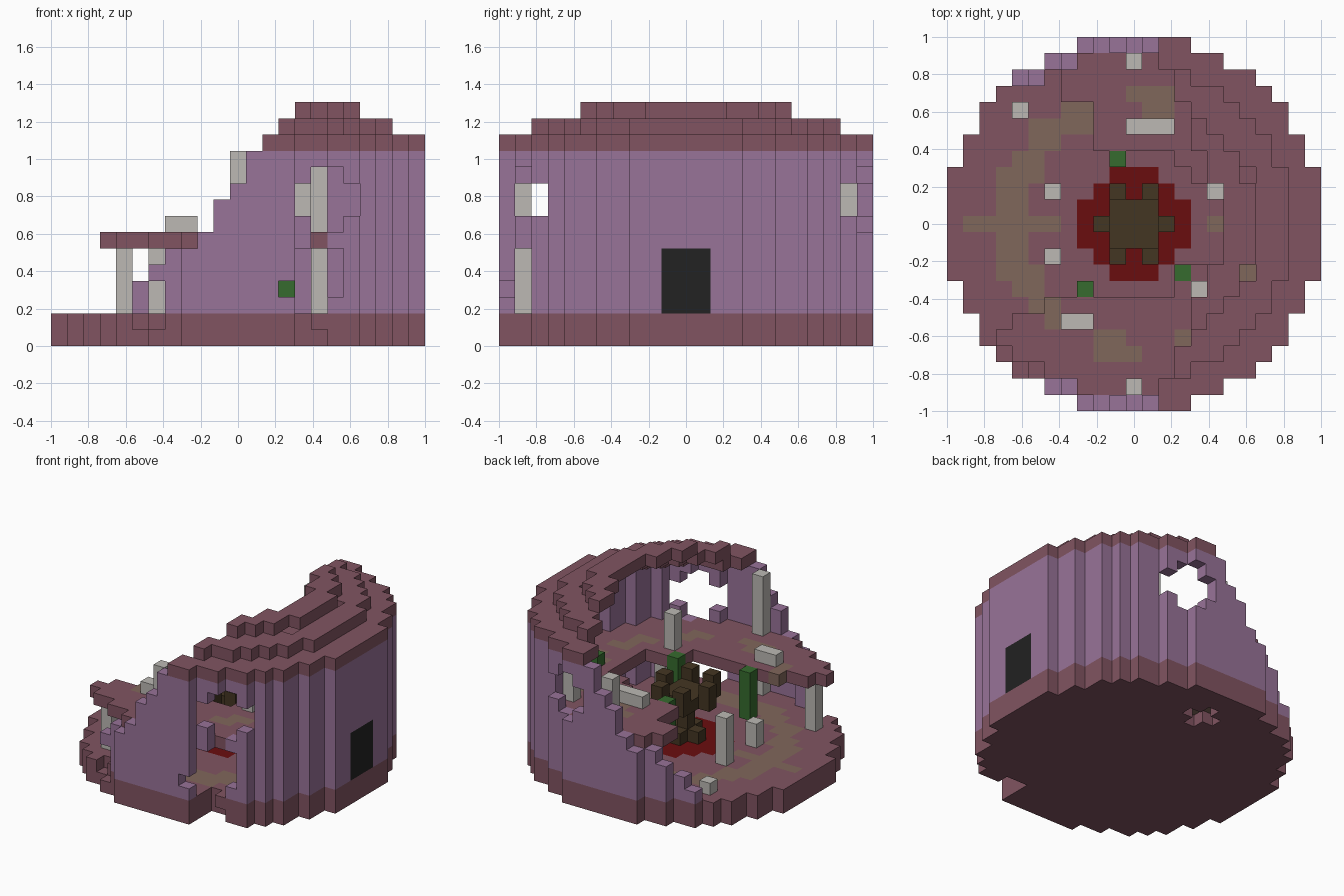
import bpy, bmesh, math
from mathutils import Vector

old = bpy.data.objects.get("Cube")
if old:
    bpy.data.objects.remove(old, do_unlink=True)

R = 11                 # radius in blocks
U = 2 / (2 * R + 1)    # block size
DIRS = [Vector(d) for d in ((1, 0, 0), (-1, 0, 0), (0, 1, 0), (0, -1, 0), (0, 0, 1), (0, 0, -1))]


def material(name, hex_code):
    srgb = [int(hex_code[k:k + 2], 16) / 255 for k in (0, 2, 4)]
    col = [c / 12.92 if c <= 0.04 else ((c + 0.055) / 1.055) ** 2.4 for c in srgb] + [1]
    m = bpy.data.materials.new(name)
    m.use_nodes = True
    m.diffuse_color = col
    m.node_tree.nodes["Principled BSDF"].inputs["Base Color"].default_value = col
    return m


PURPLE = material("purple_plaster", "987398")
PINK = material("rose_clay", "815461")
PATH = material("path_brown", "80675B")
STONE = material("pale_stone", "BCB9B4")
RED = material("deep_red", "6A0D0F")
BARK = material("dark_bark", "443622")
GREEN = material("leaf_green", "366B2E")
BLACK = material("door_black", "222222")


def build(name, cells, mats, pick=lambda c: 0):
    """Make one object from block cells, keeping only the outer faces."""
    cells = set(cells)
    bm = bmesh.new()
    for c in sorted(cells):
        for d in DIRS:
            if tuple(int(a + b) for a, b in zip(c, d)) in cells:
                continue
            s = Vector((d.y, d.z, d.x))
            t = d.cross(s)
            mid = Vector(c) + Vector((0, 0, 0.5)) + d / 2
            f = bm.faces.new([bm.verts.new((mid + (s * a + t * b) / 2) * U)
                              for a, b in ((-1, -1), (1, -1), (1, 1), (-1, 1))])
            f.material_index = pick(c)
    bmesh.ops.remove_doubles(bm, verts=bm.verts, dist=U / 100)
    bmesh.ops.dissolve_limit(bm, angle_limit=0.01, verts=bm.verts, edges=bm.edges,
                             delimit={'MATERIAL'})
    me = bpy.data.meshes.new(name)
    bm.to_mesh(me)
    bm.free()
    for m in mats:
        me.materials.append(m)
    ob = bpy.data.objects.new(name, me)
    bpy.context.collection.objects.link(ob)
    return ob


def box(i0, i1, j0, j1, k0, k1):
    return {(i, j, k) for i in range(i0, i1 + 1) for j in range(j0, j1 + 1)
            for k in range(k0, k1 + 1)}


def rr(i, j):
    return i * i + j * j


def in_disc(i, j):
    return rr(i, j) <= 132


DISC = [(c[0], c[1]) for c in box(-R, R, -R, R, 0, 0) if in_disc(c[0], c[1])]
RIM = [(i, j) for i, j in DISC
       if not all(in_disc(i + d.x, j + d.y) for d in DIRS)]

# Ground floor with ring path, red bed and broken spots
ground = {(i, j, k) for i, j in DISC for k in (0, 1)}
ground -= {(-5, -10, 1), (-6, -9, 1)}
ground -= box(4, 5, -10, -10, 1, 1) | box(4, 5, -10, -9, 0, 0) | {(4, -9, 1)}
ground -= box(-1, 1, 8, 8, 0, 0) | box(0, 0, 7, 9, 0, 0)


def ground_colour(c):
    i, j, k = c
    if k == 0:
        return 0
    if rr(i, j) <= 10:
        return 2
    on_path = 45 <= rr(i, j) <= 73 or (j == 0 and 5 <= abs(i) <= 10)
    return 1 if on_path else 0


build("ground_floor", ground, [PINK, PATH, RED], ground_colour)

# Outer wall, broken down in steps toward the open side
LEFT_END = {2: -6, 3: -6, 4: -5, 5: -4, 6: -2, 7: -1, 8: -1, 9: 0, 10: 1, 11: 1}
wall = {(i, j, k) for i, j in RIM for k, e in LEFT_END.items()
        if i >= e and not (j < 0 and i < -5)}
wall.add((-7, 9, 2))
wall -= box(-5, -5, -10, -10, 2, 3)
front_window = box(4, 7, -R, -8, 8, 9) | box(5, 6, -R, -8, 7, 10)
back_window = box(2, 5, 9, R, 8, 9) | box(3, 4, 9, R, 7, 10)
front_breach = box(4, 6, -R, -9, 3, 5) | box(4, 5, -R, -9, 2, 2) | {(3, -11, 3), (5, -10, 6)}
door = box(R, R, -1, 1, 2, 5)
wall -= front_window | back_window | front_breach | door
build("outer_wall", wall, [PURPLE])
build("door", door, [BLACK])


# Upper floor: ring around the tree, with the open side fallen away
def upper_cell(i, j):
    if rr(i, j) < 25 or (i == 5 and abs(j) <= 2) or (i, j) in RIM:
        return False
    if j > 0:
        return i >= (-4 if j >= 8 else -2)
    if j <= -5:
        return i >= {-5: -5, -6: -7}.get(j, -8) and (i >= -2 or rr(i, j) <= 113)
    return i > 0


def upper_colour(c):
    i, j, k = c
    ang = math.degrees(math.atan2(j, i))
    return 1 if 50 <= rr(i, j) <= 70 and ang % 36 < 22 else 0


build("upper_floor", {(i, j, 6) for i, j in DISC if upper_cell(i, j)}, [PINK, PATH], upper_colour)

# Stepped roof rings
roof = set()
for k, lo, hi, start in ((12, 90, 132, 2), (13, 59, 94, 3), (14, 33, 56, 4)):
    roof |= {(i, j, k) for i, j in DISC if lo <= rr(i, j) <= hi and i >= start}
build("stepped_roof", roof, [PINK])

# Stone columns: position, first and last layer
COLUMNS = [(-7, 7, 2, 2), (-7, -7, 2, 5), (-5, 2, 2, 5), (-5, -2, 2, 3), (5, 2, 2, 5),
           (0, -10, 2, 5), (0, -10, 7, 11), (0, 10, 7, 10), (4, -4, 7, 9),
           (5, 8, 7, 10), (7, 7, 2, 5), (7, -7, 2, 5)]
for n, (i, j, a, b) in enumerate(COLUMNS, 1):
    build(f"column_{n}", box(i, i, j, j, a, b), [STONE])
build("fallen_column_back", box(0, 2, 6, 6, 7, 7), [STONE])
build("fallen_column_front", box(-4, -3, -6, -6, 7, 7), [STONE])

# Tree in the middle
tree = box(0, 0, 0, 0, 2, 5) | box(-1, 1, -1, 1, 5, 5)
tree |= box(-1, 1, 0, 0, 2, 2) | box(0, 0, -1, 1, 2, 2)
for s in (-1, 1):
    tree |= box(2 * s, 2 * s, 0, 0, 5, 6)
    for t in (-1, 1):
        tree |= box(s, s, 2 * t, 2 * t, 5, 6)
build("tree", tree, [BARK])

# Hanging vines and a bush
for n, (i, j, a, b) in enumerate([(-1, 4, 4, 6), (-3, -4, 3, 6), (3, -3, 3, 6), (7, 2, 7, 7)], 1):
    build(f"vine_{n}", box(i, i, j, j, a, b), [GREEN])
